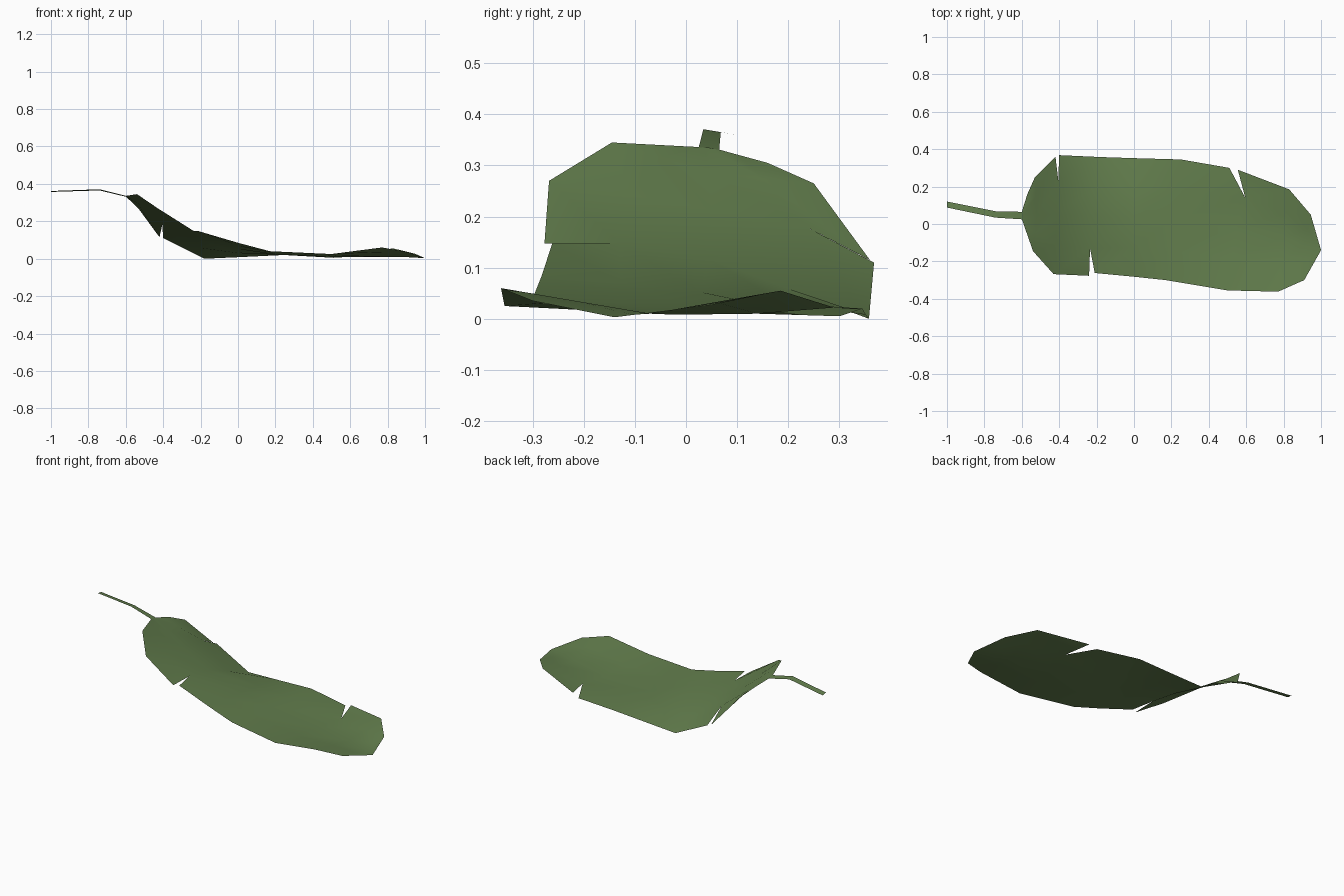
import bpy, bmesh
from mathutils import Vector

if "Cube" in bpy.data.objects:
    bpy.data.objects.remove(bpy.data.objects["Cube"])

leaf_green = bpy.data.materials.new("leaf green")
leaf_green.diffuse_color = (0.125, 0.21, 0.075, 1)
leaf_green.use_nodes = True
leaf_green.node_tree.nodes["Principled BSDF"].inputs["Base Color"].default_value = leaf_green.diffuse_color


def finish(bm, name):
    bmesh.ops.remove_doubles(bm, verts=bm.verts, dist=0.0005)
    mesh = bpy.data.meshes.new(name)
    bm.to_mesh(mesh)
    bm.free()
    mesh.materials.append(leaf_green)
    for p in mesh.polygons:
        p.use_smooth = True
    obj = bpy.data.objects.new(name, mesh)
    bpy.context.collection.objects.link(obj)
    return obj


def add_face(bm, pts, flip=False):
    """Add a face, dropping repeated corners."""
    unique = []
    for p in pts:
        if all((p - q).length > 0.0005 for q in unique):
            unique.append(p)
    if len(unique) < 3:
        return
    if flip:
        unique.reverse()
    bm.faces.new([bm.verts.new(p) for p in unique])


# Midrib from leaf base to tip
rib = [(-.6, .045, .335), (-.52, .047, .285), (-.41, .05, .213), (-.235, .045, .117),
       (0, .03, .052), (.2, .02, .022), (.55, -.02, .008), (.8, -.07, .01),
       (.91, -.105, .008), (1, -.14, .003)]

# Leaf margins: (rib station, edge point); pairs on one station with a slit are tears
back_edge = [(0, (-.6, .065, .331)), (0, (-.57, .16, .305)), (1, (-.53, .25, .265)),
             (2, (-.42, .36, .115)), (2, (-.40, .368, .11)), (3, (-.18, .358, 0)),
             (4, (0, .352, .008)), (5, (.25, .345, .02)), (6, (.51, .30, .005)),
             (6, (.555, .29, .022)), (7, (.83, .185, .055)), (8, (.945, .05, .027)),
             (9, (1, -.14, .003))]
front_edge = [(0, (-.6, .027, .336)), (1, (-.54, -.145, .345)), (2, (-.43, -.268, .27)),
              (3, (-.24, -.277, .147)), (3, (-.21, -.262, .147)), (4, (0, -.282, .085)),
              (5, (.17, -.30, .04)), (6, (.5, -.355, .025)), (7, (.77, -.362, .06)),
              (8, (.91, -.30, .035)), (9, (1, -.14, .003))]
back_tears = {2: (-.405, .235, .18), 6: (.595, .14, .01)}
front_tears = {3: (-.235, -.13, .147)}


def half_blade(bm, edge, tears, flip):
    rows = []
    for station, e in edge:
        r, e = Vector(rib[station]), Vector(e)
        inner = Vector(tears[station]) if station in tears else (r + e) / 2
        rows.append((station, r, inner, e))
    for (sa, ra, ia, ea), (sb, rb, ib, eb) in zip(rows, rows[1:]):
        add_face(bm, [ra, rb, ib, ia], flip)
        if not (sa == sb and sa in tears):      # leave the tear open
            add_face(bm, [ia, ib, eb, ea], flip)


# Blade
bm = bmesh.new()
half_blade(bm, back_edge, back_tears, False)
half_blade(bm, front_edge, front_tears, True)
finish(bm, "leaf_blade")

# Stem: a thin ribbon
stem = [((-1, .088, .362), (-1, .12, .357)),
        ((-.74, .034, .371), (-.74, .068, .365)),
        ((-.598, .025, .336), (-.598, .065, .331))]
bm = bmesh.new()
for (a, b), (c, d) in zip(stem, stem[1:]):
    add_face(bm, [Vector(p) for p in (a, c, d, b)])
finish(bm, "leaf_stem")
